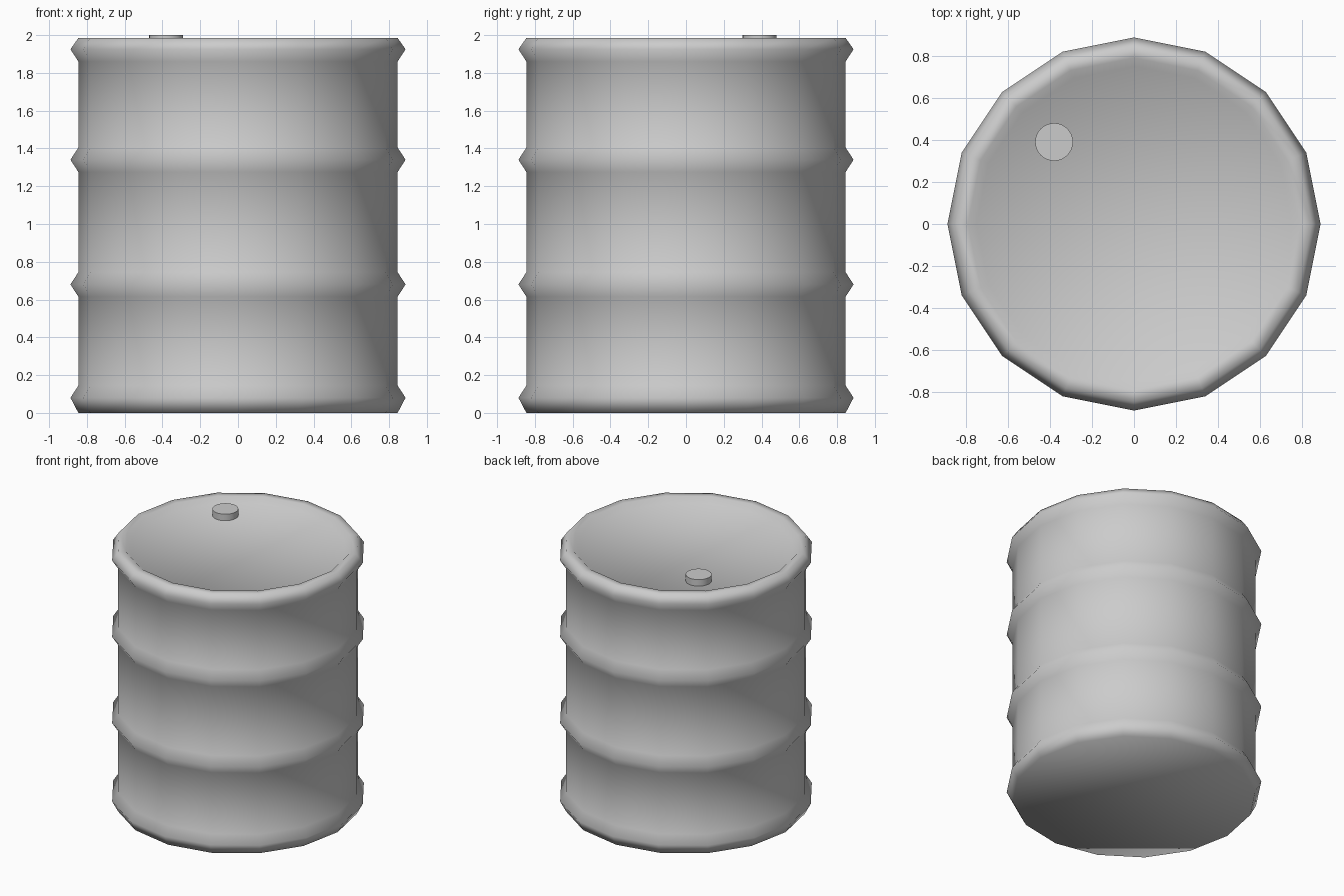
import bpy, bmesh, math

if "Cube" in bpy.data.objects:
    bpy.data.objects.remove(bpy.data.objects["Cube"])

SIDES = 16
R_BODY, R_RIB = 0.845, 0.887


def finish(name, bm):
    bmesh.ops.recalc_face_normals(bm, faces=bm.faces)
    mesh = bpy.data.meshes.new(name)
    bm.to_mesh(mesh)
    bm.free()
    obj = bpy.data.objects.new(name, mesh)
    bpy.context.collection.objects.link(obj)
    return obj


# Drum profile: four pointed ribs, then a rim dropping to the recessed lid
profile = []
for z in (0.08, 0.68, 1.34, 1.925):
    low = max(0.0, z - 0.065)
    if z < 0.1:
        low = 0.005
    profile += [(R_BODY, low), (R_RIB, z), (R_BODY, min(1.985, z + 0.065))]
profile += [(0.79, 1.985), (0.75, 1.95)]
profile[0] = (R_BODY, 0.0)

# Drum shell: lathe the profile, closing both ends with one face each
bm = bmesh.new()
rings = []
for r, z in profile:
    rings.append([bm.verts.new((r * math.cos(2 * math.pi * i / SIDES),
                                r * math.sin(2 * math.pi * i / SIDES), z))
                  for i in range(SIDES)])
for a, b in zip(rings, rings[1:]):
    for i in range(SIDES):
        j = (i + 1) % SIDES
        bm.faces.new((a[i], a[j], b[j], b[i]))
bm.faces.new(rings[0][::-1])
bm.faces.new(rings[-1])
drum = finish("drum", bm)
drum.data.shade_smooth()

# Filler cap on the lid
bpy.ops.mesh.primitive_cylinder_add(vertices=32, radius=0.09, depth=0.06,
                                    location=(-0.38, 0.39, 1.97))
cap = bpy.context.object
cap.name = "filler_cap"
bpy.ops.object.shade_smooth_by_angle(angle=math.radians(30))
